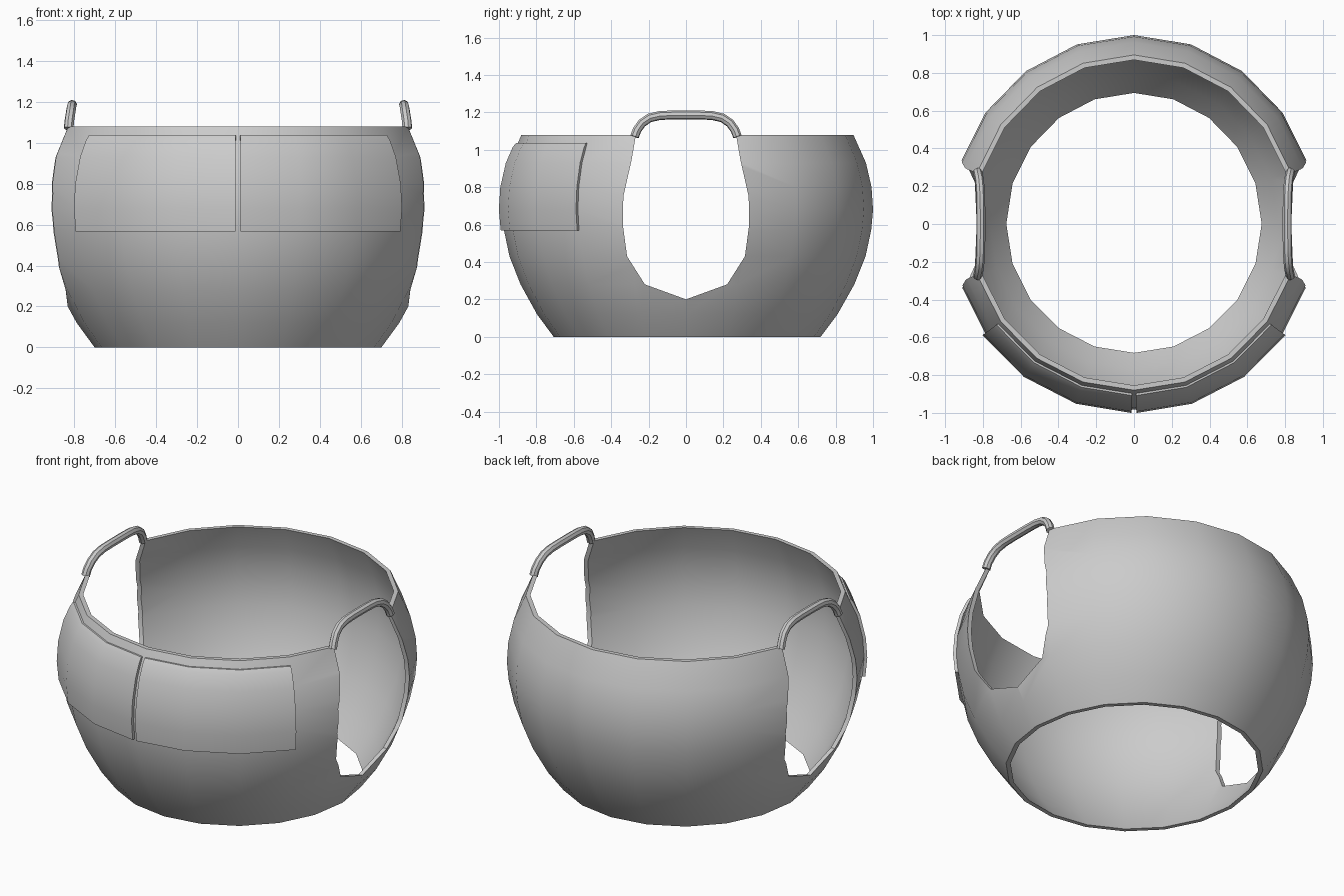
import bpy, bmesh
from math import sin, cos, radians

if "Cube" in bpy.data.objects:
    bpy.data.objects.remove(bpy.data.objects["Cube"])

# outer wall profile (radius, z)
PROFILE = [(.72, 0), (.81, .12), (.90, .28), (.96, .43), (.99, .57),
           (1.0, .68), (.992, .80), (.962, .93), (.895, 1.08)]
WALL = .026


def radius(z):
    for (r0, z0), (r1, z1) in zip(PROFILE, PROFILE[1:]):
        if z <= z1:
            return r0 + (r1 - r0) * (z - z0) / (z1 - z0)
    return PROFILE[-1][0]


def place(r, deg, z):
    # angle is measured from the front; slightly narrower in x and at the front
    a = radians(deg)
    return (r * sin(a) * .974, -r * cos(a) * (.983 if cos(a) > 0 else 1), z)


def make_object(name, bm):
    bmesh.ops.recalc_face_normals(bm, faces=bm.faces)
    me = bpy.data.meshes.new(name)
    bm.to_mesh(me)
    bm.free()
    ob = bpy.data.objects.new(name, me)
    bpy.context.collection.objects.link(ob)
    return ob


def activate(ob):
    bpy.ops.object.select_all(action='DESELECT')
    ob.select_set(True)
    bpy.context.view_layer.objects.active = ob


def smooth(ob, angle=30):
    activate(ob)
    bpy.ops.object.shade_smooth_by_angle(angle=radians(angle))


def sweep(name, loop, angles, closed):
    # sweep a closed (radius, z) loop around the body axis
    bm = bmesh.new()
    rings = [[bm.verts.new(place(r, a, z)) for r, z in loop] for a in angles]
    n, m = len(rings), len(loop)
    for i in range(n if closed else n - 1):
        p, q = rings[i], rings[(i + 1) % n]
        for j in range(m):
            k = (j + 1) % m
            bm.faces.new((p[j], q[j], q[k], p[k]))
    if not closed:
        bm.faces.new(rings[0])
        bm.faces.new(rings[-1][::-1])
    return make_object(name, bm)


# body shell
loop = PROFILE + [(r - WALL, z) for r, z in reversed(PROFILE)]
body = sweep("body_shell", loop, [i * 18 for i in range(20)], True)

# arm opening cutter, running through both sides
half = [(0, .20), (.22, .28), (.315, .43), (.338, .60), (.335, .75),
        (.29, .95), (.268, 1.08), (.26, 1.2)]
outline = half + [(-y, z) for y, z in reversed(half[1:])]
bm = bmesh.new()
left = [bm.verts.new((-1.3, y, z)) for y, z in outline]
right = [bm.verts.new((1.3, y, z)) for y, z in outline]
bm.faces.new(left)
bm.faces.new(right[::-1])
for i in range(len(outline)):
    j = (i + 1) % len(outline)
    bm.faces.new((left[i], left[j], right[j], right[i]))
cutter = make_object("arm_opening_cutter", bm)
cutter.hide_render = True
mod = body.modifiers.new("openings", 'BOOLEAN')
mod.operation = 'DIFFERENCE'
mod.solver = 'EXACT'
mod.object = cutter
activate(body)
bpy.ops.object.modifier_apply(modifier=mod.name)
bpy.data.objects.remove(cutter)
smooth(body)

# front pocket panels, left and right of a narrow centre gap
heights = [.567, .68, .80, .93, 1.015]
outer = [(radius(z) + .018, z) for z in heights] + [(radius(1.037) + .010, 1.037)]
inner = [(radius(z) - .008, z) for z in reversed(heights[:-1] + [1.037])]
for side, name in ((1, "pocket_right"), (-1, "pocket_left")):
    panel = sweep(name, outer + inner, [side * a for a in (.7, 18, 36, 54)], False)
    smooth(panel)

# shoulder loops over the arm openings
path = [(.828, .275, 1.07), (.825, .262, 1.105), (.819, .235, 1.143),
        (.815, .195, 1.17), (.812, .14, 1.183), (.811, .07, 1.186)]
path += [(x, -y, z) for x, y, z in reversed(path)]
for side, name in ((1, "strap_right"), (-1, "strap_left")):
    cu = bpy.data.curves.new(name, 'CURVE')
    cu.dimensions = '3D'
    cu.bevel_depth = .024
    cu.bevel_resolution = 2
    cu.use_fill_caps = True
    sp = cu.splines.new('POLY')
    sp.points.add(len(path) - 1)
    for pt, (x, y, z) in zip(sp.points, path):
        pt.co = (side * x, y, z, 1)
    strap = bpy.data.objects.new(name, cu)
    bpy.context.collection.objects.link(strap)
    activate(strap)
    bpy.ops.object.convert(target='MESH')
    smooth(bpy.context.view_layer.objects.active, 40)
